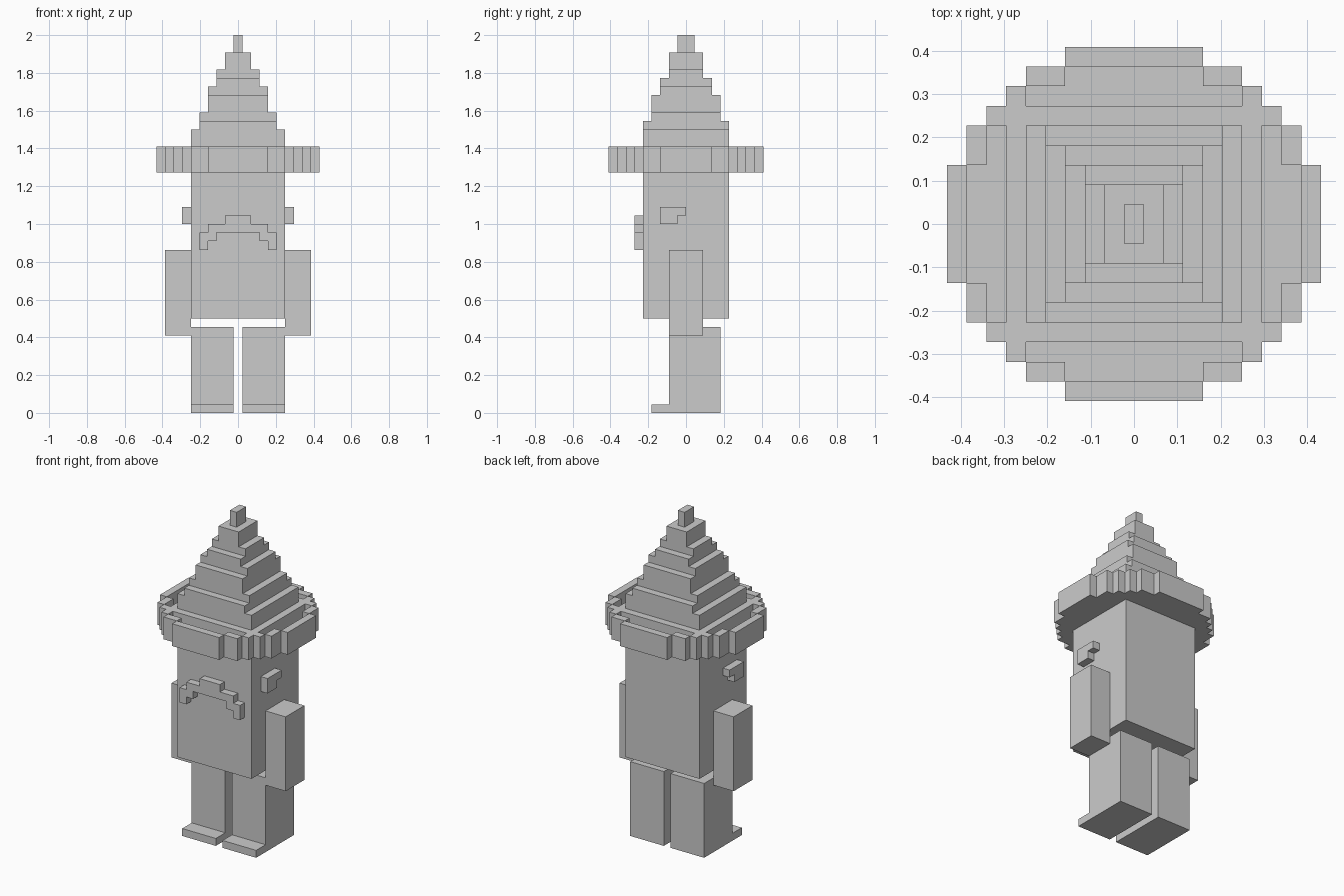
import bpy
import bmesh

cube = bpy.data.objects.get("Cube")
if cube:
    bpy.data.objects.remove(cube, do_unlink=True)

U = 1 / 22  # one block; the figure is 44 blocks tall

stone = bpy.data.materials.new("plain grey")
stone.use_nodes = True
GREY = (0.6, 0.6, 0.6, 1)
stone.diffuse_color = GREY
stone.node_tree.nodes["Principled BSDF"].inputs["Base Color"].default_value = GREY


def prism(name, outline, low, high, axis="z"):
    """Extrude an outline, in blocks, along one axis."""
    place = {"x": lambda a, b, c: (c, a, b),
             "y": lambda a, b, c: (a, c, b),
             "z": lambda a, b, c: (a, b, c)}[axis]
    bm = bmesh.new()
    base = bm.faces.new([bm.verts.new(place(a, b, low)) for a, b in outline])
    moved = bmesh.ops.extrude_face_region(bm, geom=[base])["geom"]
    bmesh.ops.translate(bm, verts=[v for v in moved if isinstance(v, bmesh.types.BMVert)],
                        vec=place(0, 0, high - low))
    bmesh.ops.scale(bm, verts=bm.verts, vec=(U, U, U))
    bmesh.ops.recalc_face_normals(bm, faces=bm.faces)
    mesh = bpy.data.meshes.new(name)
    bm.to_mesh(mesh)
    bm.free()
    mesh.materials.append(stone)
    obj = bpy.data.objects.new(name, mesh)
    bpy.context.collection.objects.link(obj)
    return obj


def rect(x0, x1, y0, y1):
    return [(x0, y0), (x1, y0), (x1, y1), (x0, y1)]


def mirrored(points):
    """Close a half outline with its reflection in the first coordinate."""
    return points + [(-a, b) for a, b in reversed(points)]


# Body
prism("body", rect(-5.5, 5.5, -5, 5), 11, 28)

# Limbs and ears on both sides
for side, s in (("left", 1), ("right", -1)):
    foot_profile = [(-4, 0), (4, 0), (4, 10), (-2, 10), (-2, 1), (-4, 1)]
    prism(side + "_leg", foot_profile, s * 0.5, s * 5.5, "x")
    prism(side + "_arm", rect(-2, 2, 9, 19), s * 5.5, s * 8.5, "x")
    ear_profile = [(-3, 22), (-1, 22), (-1, 23), (0, 23), (0, 24), (-3, 24)]
    prism(side + "_ear", ear_profile, s * 5.5, s * 6.5, "x")

# Stepped moustache
moustache = [(1.5, 23), (1.5, 22), (3.5, 22), (3.5, 21), (4.5, 21),
             (4.5, 19), (3.5, 19), (3.5, 20), (2.5, 20), (2.5, 21)]
prism("moustache", mirrored(moustache), -6, -5, "y")

# Round stepped hat brim
quarter = [(9.5, 3), (8.5, 3), (8.5, 5), (7.5, 5), (7.5, 6), (6.5, 6),
           (6.5, 7), (5.5, 7), (5.5, 8), (3.5, 8), (3.5, 9)]
half = [(x, -y) for x, y in reversed(quarter)] + quarter
brim = prism("hat_brim", mirrored(half), 28, 31)

# Sunken channels in the brim
channels = []
for s in (1, -1):
    across = [(5.5, 6 * s), (5.5, 7 * s), (3.5, 7 * s), (3.5, 8 * s)]
    channels.append(mirrored(across))
    along = [(5, 6.5 * s), (5, 7.5 * s), (3, 7.5 * s), (3, 8.5 * s)]
    channels.append([(x, y) for y, x in mirrored(along)])
bpy.context.view_layer.objects.active = brim
for outline in channels:
    cutter = prism("channel_cutter", outline, 29, 32)
    cutter.hide_render = True
    cut = brim.modifiers.new("channel", "BOOLEAN")
    cut.operation = "DIFFERENCE"
    cut.solver = "EXACT"
    cut.object = cutter
    bpy.ops.object.modifier_apply(modifier=cut.name)
    bpy.data.objects.remove(cutter, do_unlink=True)

# Hat tiers: half width, half depth, top height
low = 31
tiers = [(5.5, 5, 33), (4.5, 5, 34), (4.5, 4, 35), (3.5, 4, 37), (3.5, 3, 38),
         (2.5, 3, 39), (2.5, 2, 40), (1.5, 2, 42), (0.5, 1, 44)]
for w, d, high in tiers:
    prism("hat_tier", rect(-w, w, -d, d), low, high)
    low = high
